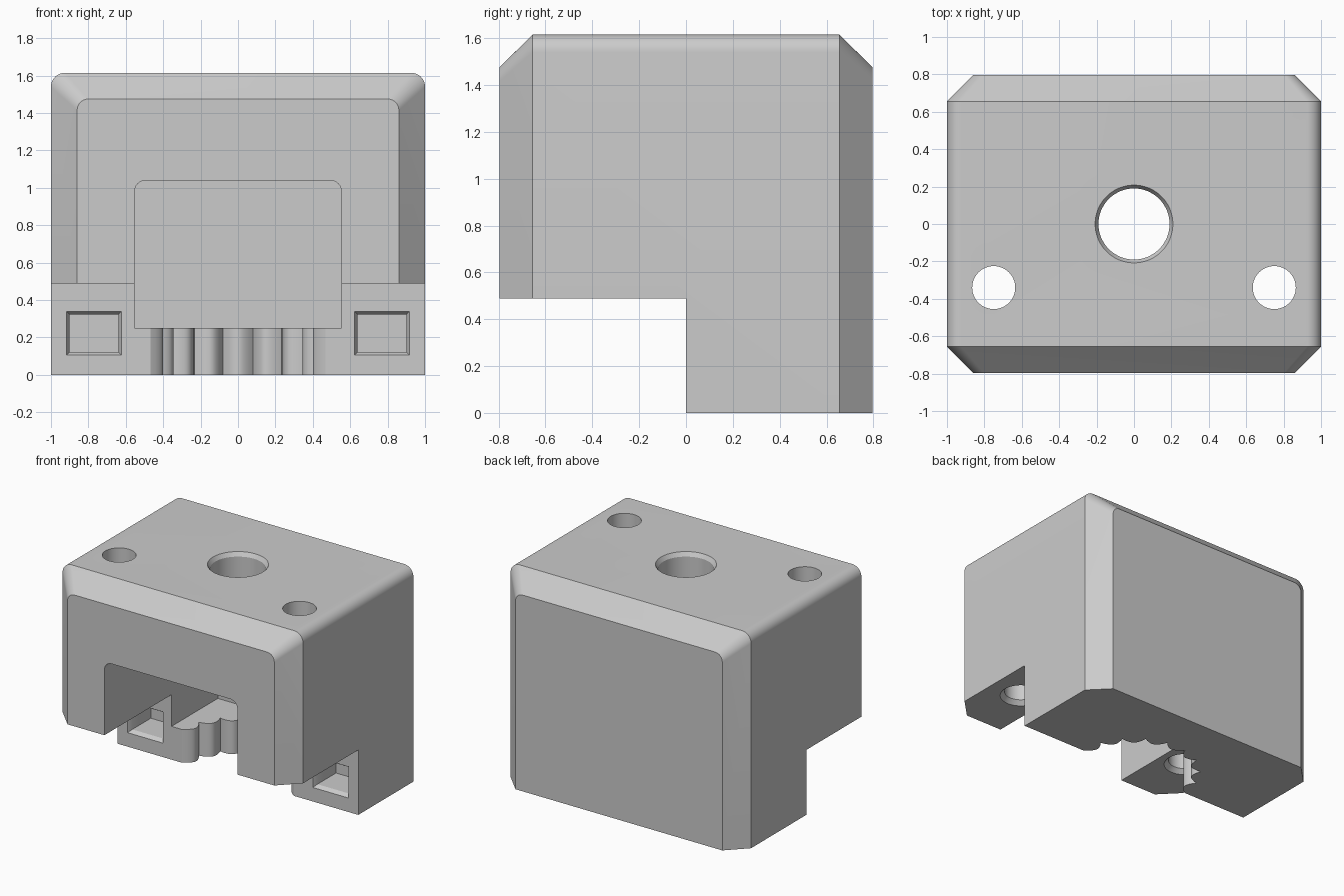
import bpy, bmesh
from math import sin, cos, pi

if "Cube" in bpy.data.objects:
    bpy.data.objects.remove(bpy.data.objects["Cube"], do_unlink=True)

grey = bpy.data.materials.new("plain grey")
grey.use_nodes = True
grey.diffuse_color = (0.6, 0.6, 0.6, 1)
grey.node_tree.nodes["Principled BSDF"].inputs["Base Color"].default_value = (0.6, 0.6, 0.6, 1)


def loft(name, rings):
    """Closed solid through rings that have equal point counts."""
    bm = bmesh.new()
    loops = [[bm.verts.new(p) for p in ring] for ring in rings]
    n = len(loops[0])
    for a, b in zip(loops, loops[1:]):
        for i in range(n):
            j = (i + 1) % n
            bm.faces.new((a[i], a[j], b[j], b[i]))
    bm.faces.new(loops[0][::-1])
    bm.faces.new(loops[-1])
    bmesh.ops.recalc_face_normals(bm, faces=bm.faces)
    mesh = bpy.data.meshes.new(name)
    bm.to_mesh(mesh)
    bm.free()
    mesh.materials.append(grey)
    obj = bpy.data.objects.new(name, mesh)
    bpy.context.collection.objects.link(obj)
    return obj


def arch(half, bottom, top, r, y, steps=10):
    """Upright rectangle at depth y with two rounded upper corners."""
    pts = [(-half, y, bottom), (half, y, bottom)]
    for side, start in ((1, 0), (-1, pi / 2)):
        for i in range(steps + 1):
            a = start + i * pi / 2 / steps
            pts.append((side * (half - r) + r * cos(a), y, top - r + r * sin(a)))
    return pts


def rect(x, half_x, z0, z1, y):
    return [(x - half_x, y, z0), (x + half_x, y, z0), (x + half_x, y, z1), (x - half_x, y, z1)]


def circle(x, y, z, r, n=64):
    return [(x + r * cos(2 * pi * i / n), y + r * sin(2 * pi * i / n), z) for i in range(n)]


def scallop(z, teeth=18, steps=10):
    """Toothed ring with rounded ridges pointing inward."""
    pts = []
    for i in range(teeth * steps):
        a = 2 * pi * i / (teeth * steps)
        r = 0.467 - 0.06 * abs(sin(teeth / 2 * a)) ** 0.8
        pts.append((r * cos(a), r * sin(a), z))
    return pts


def cut(target, cutter):
    cutter.hide_render = True
    mod = target.modifiers.new(cutter.name, 'BOOLEAN')
    mod.operation = 'DIFFERENCE'
    mod.solver = 'EXACT'
    mod.object = cutter
    bpy.context.view_layer.objects.active = target
    bpy.ops.object.modifier_apply(modifier=mod.name)
    bpy.data.objects.remove(cutter, do_unlink=True)


# Housing block with rounded upper sides and chamfered front and back
housing = loft("housing", [
    arch(0.86, 0, 1.475, 0.06, -0.797),
    arch(1, 0, 1.615, 0.075, -0.655),
    arch(1, 0, 1.615, 0.075, 0.655),
    arch(0.86, 0, 1.475, 0.06, 0.797),
])

# Lower front step, central cavity and toothed recess
cut(housing, loft("front_step", [rect(0, 1.2, -0.2, 0.488, y) for y in (-1, 0)]))
cut(housing, loft("cavity", [arch(0.553, 0.25, 1.04, 0.06, y) for y in (-1, 0.55)]))
cut(housing, loft("toothed_recess", [scallop(z) for z in (-0.1, 0.35)]))

# Central bore with a bevelled rim
cut(housing, loft("centre_bore", [
    circle(0, 0, 0.9, 0.19), circle(0, 0, 1.585, 0.19),
    circle(0, 0, 1.615, 0.208), circle(0, 0, 1.7, 0.208),
]))

for s in (-1, 1):
    # Screw hole, countersunk from below
    x, y = s * 0.75, -0.34
    cut(housing, loft("screw_hole", [
        circle(x, y, 0.4, 0.145), circle(x, y, 0.488, 0.145),
        circle(x, y, 0.52, 0.115), circle(x, y, 1.8, 0.115),
    ]))
    # Square pocket with a bevelled mouth
    x = s * 0.77
    cut(housing, loft("square_pocket", [
        rect(x, 0.147, 0.105, 0.34, -0.1), rect(x, 0.147, 0.105, 0.34, 0),
        rect(x, 0.13, 0.123, 0.322, 0.03), rect(x, 0.13, 0.123, 0.322, 0.25),
    ]))

bpy.ops.object.select_all(action='DESELECT')
housing.select_set(True)
bpy.context.view_layer.objects.active = housing
bpy.ops.object.shade_smooth_by_angle(angle=pi / 6)
